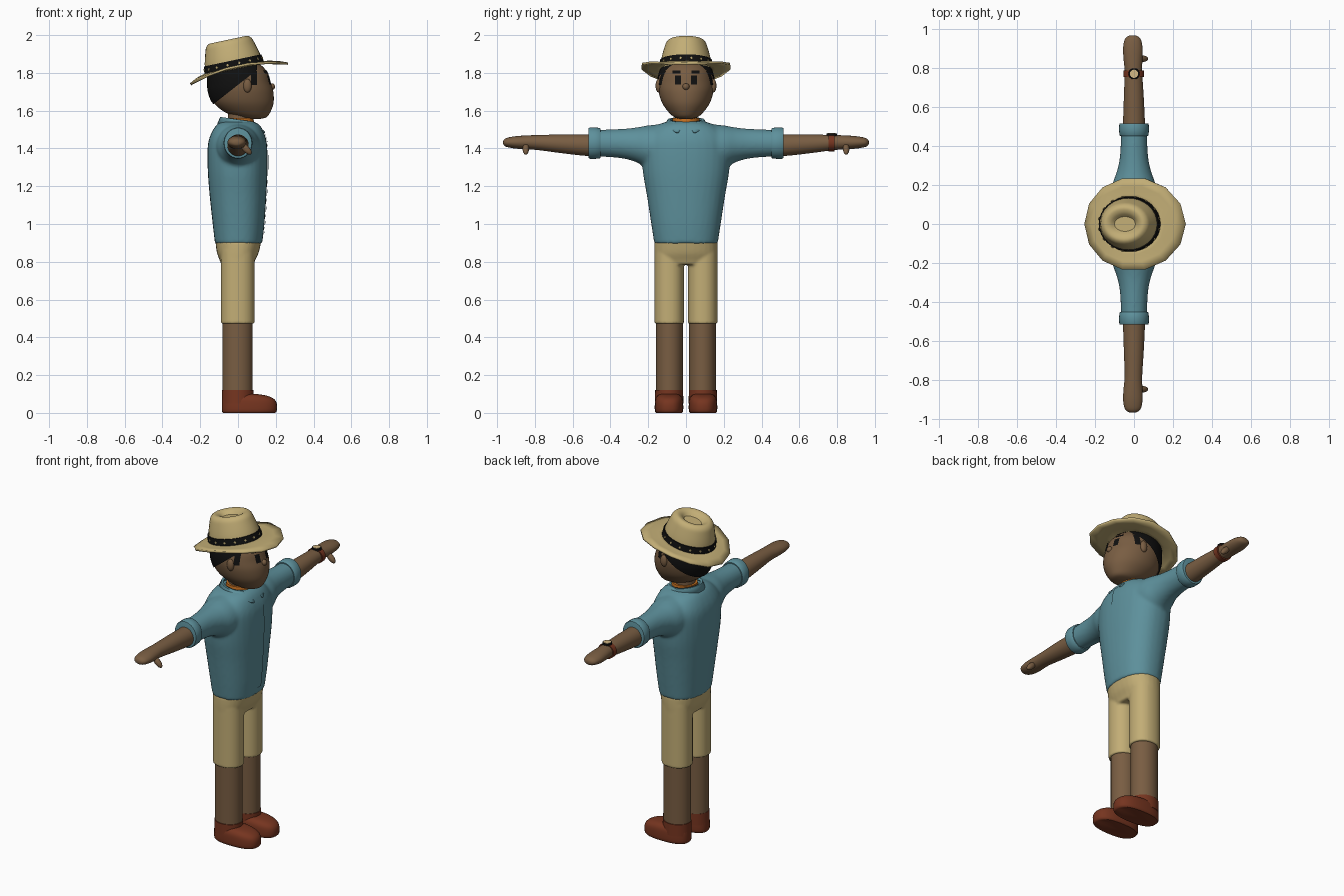
import bpy, bmesh, math
from mathutils import Vector, Matrix

if "Cube" in bpy.data.objects:
    bpy.data.objects.remove(bpy.data.objects["Cube"])


def material(name, rgb):
    m = bpy.data.materials.new(name)
    m.diffuse_color = (*rgb, 1)
    m.use_nodes = True
    m.node_tree.nodes["Principled BSDF"].inputs["Base Color"].default_value = m.diffuse_color
    return m


TEAL = material("teal cloth", (0.11, 0.28, 0.33))
KHAKI = material("khaki straw", (0.54, 0.42, 0.18))
SKIN = material("brown skin", (0.19, 0.11, 0.055))
LEATHER = material("red brown leather", (0.18, 0.035, 0.014))
BLACK = material("black", (0.005, 0.005, 0.005))
ORANGE = material("orange cloth", (0.55, 0.16, 0.015))
CREAM = material("cream dial", (0.65, 0.48, 0.24))


def finish(bm, name, mat, angle=40):
    bmesh.ops.recalc_face_normals(bm, faces=bm.faces)
    me = bpy.data.meshes.new(name)
    bm.to_mesh(me)
    bm.free()
    me.materials.append(mat)
    ob = bpy.data.objects.new(name, me)
    bpy.context.collection.objects.link(ob)
    bpy.ops.object.select_all(action='DESELECT')
    ob.select_set(True)
    bpy.context.view_layer.objects.active = ob
    bpy.ops.object.shade_smooth_by_angle(angle=math.radians(angle))
    return ob


def smooth_rings(rings, sub):
    """Catmull-Rom interpolation between the given sections."""
    out, n = [], len(rings)
    for i in range(n - 1):
        a, b, c, d = (rings[max(0, min(n - 1, i + k))] for k in (-1, 0, 1, 2))
        for s in range(sub):
            t = s / sub
            out.append([0.5 * (2 * q + (r - p) * t + (2 * p - 5 * q + 4 * r - w) * t * t
                               + (3 * q - p - 3 * r + w) * t ** 3)
                        for p, q, r, w in zip(a, b, c, d)])
    return out + [list(rings[-1])]


def loft(bm, rings, axis='z', n=2.0, seg=32, sub=4, grow=0.0):
    """Sections (position, centre u, centre v, radius u, radius v) along z or y."""
    prev = first = None
    for p, cu, cv, ru, rv in smooth_rings(rings, sub):
        ring = []
        for k in range(seg):
            c, s = math.cos(2 * math.pi * k / seg), math.sin(2 * math.pi * k / seg)
            u = cu + (ru + grow) * math.copysign(abs(c) ** (2 / n), c)
            v = cv + (rv + grow) * math.copysign(abs(s) ** (2 / n), s)
            ring.append(bm.verts.new((u, v, p) if axis == 'z' else (u, p, v)))
        if prev:
            for k in range(seg):
                j = (k + 1) % seg
                bm.faces.new((prev[k], prev[j], ring[j], ring[k]))
        first = first or ring
        prev = ring
    bm.faces.new(first[::-1])
    bm.faces.new(prev)
    return bm


def lofted(name, rings, mat, **kw):
    return finish(loft(bmesh.new(), rings, **kw), name, mat)


def patch(name, rings, mat, grow, planes, n=2.0):
    """A thin skin over a loft, trimmed by planes (point, outward normal)."""
    bm = loft(bmesh.new(), rings, n=n, seg=48, sub=6, grow=grow)
    for co, no in planes:
        bmesh.ops.bisect_plane(bm, geom=bm.verts[:] + bm.edges[:] + bm.faces[:],
                               plane_co=co, plane_no=no, clear_outer=True)
    return finish(bm, name, mat)


def box_planes(y0, y1, z0, z1):
    return [((0, y0, 0), (0, -1, 0)), ((0, y1, 0), (0, 1, 0)),
            ((0, 0, z0), (0, 0, -1)), ((0, 0, z1), (0, 0, 1)), ((0.02, 0, 0), (-1, 0, 0))]


def ball(name, loc, scale, mat, rot=0):
    bm = bmesh.new()
    bmesh.ops.create_uvsphere(bm, u_segments=20, v_segments=12, radius=1)
    bm.transform(Matrix.Translation(loc) @ Matrix.Rotation(rot, 4, 'Y')
                 @ Matrix.Diagonal((*scale, 1)))
    return finish(bm, name, mat)


def blend(ob, voxel, rounds):
    """Fuse overlapping volumes into one smooth skin."""
    m = ob.modifiers.new("fuse", 'REMESH')
    m.mode, m.voxel_size, m.use_smooth_shade = 'VOXEL', voxel, True
    s = ob.modifiers.new("soften", 'SMOOTH')
    s.factor, s.iterations = 0.5, rounds


# Shirt: torso and both sleeves fused
TORSO = [(0.895, 0.003, 0, 0.125, 0.168), (1.0, 0.003, 0, 0.137, 0.184), (1.15, 0, 0, 0.15, 0.207),
         (1.28, -0.002, 0, 0.158, 0.229), (1.4, -0.003, 0, 0.158, 0.236), (1.46, -0.002, 0, 0.148, 0.222),
         (1.51, 0, 0, 0.125, 0.175), (1.535, 0, 0, 0.1, 0.125), (1.545, 0, 0, 0.07, 0.08)]
bm = loft(bmesh.new(), TORSO, n=2.3)
for s in (-1, 1):
    loft(bm, [(s * 0.08, 0, 1.41, 0.13, 0.125), (s * 0.2, 0, 1.41, 0.112, 0.112),
              (s * 0.27, 0, 1.42, 0.088, 0.09), (s * 0.35, 0, 1.426, 0.072, 0.077),
              (s * 0.48, 0, 1.428, 0.066, 0.07)], axis='y')
blend(finish(bm, "shirt", TEAL), 0.01, 6)
patch("shirt_placket", TORSO, TEAL, 0.004, box_planes(-0.005, 0.03, 0.94, 1.49), n=2.3)

# Open shirt collar with two front points
bm = bmesh.new()
rows = []
for k in range(33):
    a = math.radians(9 + 342 * k / 32)
    c, s = math.cos(a), math.sin(a)
    tip = max(0, (c - 0.75) / 0.25)
    rows.append([bm.verts.new(v) for v in (
        (0.005 + 0.085 * c, 0.082 * s, 1.553 - 0.012 * c - 0.025 * tip),
        (0.008 + 0.102 * c, 0.098 * s, 1.552 - 0.015 * c - 0.025 * tip),
        (0.018 + 0.128 * c, 0.115 * s + 0.025 * tip * math.copysign(1, s), 1.515 - 0.015 * c - 0.012 * tip))])
for a, b in zip(rows, rows[1:]):
    for i in range(2):
        bm.faces.new((a[i], a[i + 1], b[i + 1], b[i]))
finish(bm, "collar", TEAL, 60).modifiers.new("thickness", 'SOLIDIFY').thickness = 0.01

# Undershirt neck and neck
lofted("undershirt_neck", [(1.49, 0.008, 0, 0.085, 0.078), (1.562, 0.008, 0, 0.073, 0.07)], ORANGE, sub=1)
lofted("neck", [(1.5, 0.008, 0, 0.06, 0.058), (1.62, 0.008, 0, 0.06, 0.058)], SKIN, sub=1)

# Head, with hair and face details cut from slightly larger skins
HEAD = [(1.556, 0.075, 0, 0.04, 0.03), (1.565, 0.075, 0, 0.075, 0.06), (1.59, 0.052, 0, 0.118, 0.09),
        (1.64, 0.03, 0, 0.158, 0.126), (1.7, 0.017, 0, 0.17, 0.145), (1.75, 0.008, 0, 0.164, 0.147),
        (1.8, 0, 0, 0.157, 0.137), (1.84, -0.015, 0, 0.138, 0.118), (1.875, -0.02, 0, 0.09, 0.08)]
lofted("head", HEAD, SKIN, seg=48, sub=6)
patch("hair", HEAD, BLACK, 0.007, [((0.1, 0, 0), (1, 0, 0)), ((-0.13, 0, 1.635), (0.125, 0, -0.16))])
for s in (-1, 1):
    side = "left" if s > 0 else "right"

    def span(a, b):
        return sorted((s * a, s * b))
    patch(side + "_eye", HEAD, BLACK, 0.004, box_planes(*span(0.026, 0.057), 1.738, 1.787))
    patch(side + "_brow", HEAD, BLACK, 0.006, box_planes(*span(0.028, 0.072), 1.798, 1.812))
    patch(side + "_sideburn", HEAD, BLACK, 0.005,
          box_planes(*span(0.05, 0.2), 1.735, 1.81) + [((0.07, 0, 0), (-1, 0, 0)), ((0.1, 0, 0), (1, 0, 0))])
    ball(side + "_ear", (0.05, s * 0.145, 1.732), (0.022, 0.016, 0.036), SKIN)
ball("nose", (0.178, 0, 1.727), (0.018, 0.018, 0.018), SKIN)

# Hat: everything is built level, then tilted back
TILT = Matrix.Translation((-0.02, 0, 1.825)) @ Matrix.Rotation(math.radians(-12), 4, 'Y')
lofted("hat_crown", [(0, 0, 0, 0.154, 0.137), (0.05, 0, 0, 0.149, 0.131), (0.11, 0, 0, 0.133, 0.115),
                     (0.14, 0, 0, 0.121, 0.103), (0.154, 0, 0, 0.1, 0.083), (0.147, 0, 0, 0.075, 0.058),
                     (0.128, 0, 0, 0.055, 0.038)], KHAKI).matrix_world = TILT
lofted("hat_band", [(0, 0, 0, 0.161, 0.143), (0.042, 0, 0, 0.156, 0.138)], BLACK, sub=1).matrix_world = TILT
bm = bmesh.new()
prev = None
SEG = 14
brim = []
for cx, rx, ry, drop, rise in ((0, 0.14, 0.125, 0, 0), (0.006, 0.175, 0.157, 0.004, 0),
                               (0.013, 0.22, 0.197, 0.016, 0.003), (0.02, 0.264, 0.24, 0.036, 0.008)):
    brim.append([bm.verts.new((cx + rx * math.cos(a), ry * math.sin(a),
                               rise * math.sin(a) ** 2 - drop * math.cos(a) ** 2))
                 for a in (2 * math.pi * k / SEG for k in range(SEG))])
for a, b in zip(brim, brim[1:]):
    for k in range(SEG):
        j = (k + 1) % SEG
        bm.faces.new((a[k], b[k], b[j], a[j]))
ob = finish(bm, "hat_brim", KHAKI)
ob.matrix_world = TILT
m = ob.modifiers.new("thickness", 'SOLIDIFY')
m.thickness, m.offset = 0.012, 0
bm = bmesh.new()
for k in range(16):
    a = 2 * math.pi * (k + 0.5) / 16
    turn = math.atan2(math.sin(a) / 0.141, math.cos(a) / 0.159)
    bmesh.ops.create_cube(bm, size=1, matrix=Matrix.Translation((0.159 * math.cos(a), 0.141 * math.sin(a), 0.022))
                          @ Matrix.Rotation(turn, 4, 'Z') @ Matrix.Rotation(math.pi / 4, 4, 'X')
                          @ Matrix.Diagonal((0.006, 0.011, 0.011, 1)))
finish(bm, "hat_band_studs", KHAKI).matrix_world = TILT

# Shorts: hips and two leg tubes fused
bm = loft(bmesh.new(), [(0.785, -0.003, 0, 0.085, 0.15), (0.81, -0.003, 0, 0.095, 0.165),
                        (0.85, -0.001, 0, 0.111, 0.168), (0.91, 0.002, 0, 0.122, 0.167)], n=2.3)
for s in (-1, 1):
    loft(bm, [(0.472, -0.002, s * 0.089, 0.089, 0.078), (0.86, -0.002, s * 0.089, 0.089, 0.078)], n=2.2, sub=8)
blend(finish(bm, "shorts", KHAKI), 0.007, 4)

# Limbs, cuffs and shoes
for s in (-1, 1):
    side = "left_" if s > 0 else "right_"
    lofted(side + "sleeve_cuff", [(s * 0.452, 0, 1.428, 0.066, 0.072), (s * 0.458, 0, 1.428, 0.075, 0.081),
                                  (s * 0.508, 0, 1.428, 0.076, 0.083), (s * 0.516, 0, 1.428, 0.07, 0.076)],
           TEAL, axis='y', sub=2)
    lofted(side + "arm", [(s * 0.42, 0, 1.417, 0.056, 0.058), (s * 0.52, 0, 1.417, 0.056, 0.057),
                          (s * 0.65, -0.001, 1.424, 0.051, 0.05), (s * 0.78, -0.003, 1.431, 0.045, 0.04),
                          (s * 0.84, -0.005, 1.432, 0.048, 0.037), (s * 0.9, -0.006, 1.432, 0.05, 0.033),
                          (s * 0.945, -0.006, 1.432, 0.042, 0.025), (s * 0.963, -0.006, 1.431, 0.026, 0.016),
                          (s * 0.968, -0.006, 1.431, 0.01, 0.006)], SKIN, axis='y')
    ball(side + "thumb", (0.042, s * 0.848, 1.398), (0.04, 0.017, 0.018), SKIN, rot=math.radians(45))
    lofted(side + "leg", [(0.08, -0.002, s * 0.087, 0.08, 0.071), (0.5, -0.002, s * 0.087, 0.08, 0.071)],
           SKIN, sub=1)
    lofted(side + "shoe", [(0, 0.058, s * 0.09, 0.138, 0.068), (0.012, 0.06, s * 0.09, 0.145, 0.075),
                           (0.05, 0.06, s * 0.09, 0.145, 0.075), (0.075, 0.053, s * 0.09, 0.136, 0.071),
                           (0.092, 0.035, s * 0.09, 0.115, 0.06), (0.1, 0.012, s * 0.09, 0.085, 0.045)],
           LEATHER, n=2.5, sub=3)
    lofted(side + "shoe_collar", [(0.05, -0.001, s * 0.089, 0.084, 0.075), (0.122, -0.001, s * 0.089, 0.083, 0.074)],
           LEATHER, sub=1)

# Wrist watch on the left arm
lofted("watch_strap", [(0.755, -0.002, 1.43, 0.053, 0.046), (0.787, -0.002, 1.43, 0.053, 0.046)],
       LEATHER, axis='y', sub=1)
lofted("watch_case", [(1.465, 0, 0.771, 0.029, 0.029), (1.48, 0, 0.771, 0.027, 0.027)], BLACK, sub=1)
lofted("watch_dial", [(1.478, 0, 0.771, 0.021, 0.021), (1.482, 0, 0.771, 0.021, 0.021)], CREAM, sub=1)
